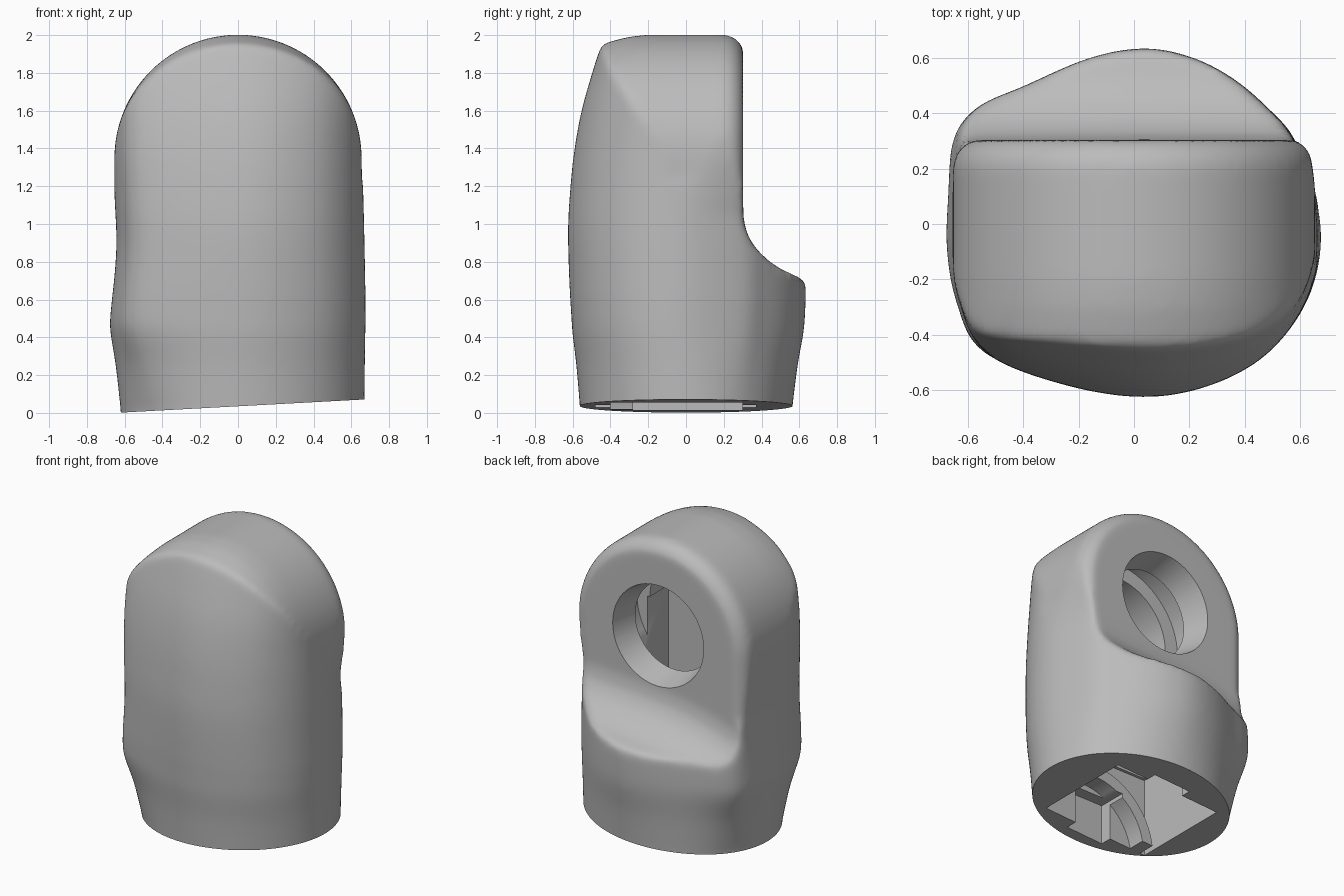
import bpy, bmesh, math
from mathutils import Vector

cube = bpy.data.objects.get("Cube")
if cube:
    bpy.data.objects.remove(cube, do_unlink=True)

grey = bpy.data.materials.new("plain grey")
grey.use_nodes = True
grey.diffuse_color = (0.5, 0.5, 0.5, 1)
grey.node_tree.nodes["Principled BSDF"].inputs["Base Color"].default_value = (0.5, 0.5, 0.5, 1)


def loft(name, rings):
    """Skin closed rings of equal length and cap both ends."""
    bm = bmesh.new()
    rows = [[bm.verts.new(p) for p in ring] for ring in rings]
    n = len(rows[0])
    for a, b in zip(rows, rows[1:]):
        for i in range(n):
            j = (i + 1) % n
            bm.faces.new((a[i], a[j], b[j], b[i]))
    bm.faces.new(rows[0])
    bm.faces.new(rows[-1])
    bmesh.ops.recalc_face_normals(bm, faces=bm.faces)
    mesh = bpy.data.meshes.new(name)
    bm.to_mesh(mesh)
    bm.free()
    obj = bpy.data.objects.new(name, mesh)
    bpy.context.collection.objects.link(obj)
    mesh.materials.append(grey)
    return obj


def box(name, low, high):
    corners = [(low[0], low[1]), (high[0], low[1]), (high[0], high[1]), (low[0], high[1])]
    return loft(name, [[(x, y, z) for x, y in corners] for z in (low[2], high[2])])


def drum(name, x, z, ends):
    """Round solid along y; ends are (y, radius)."""
    turn = [2 * math.pi * i / 64 for i in range(64)]
    return loft(name, [[(x + r * math.cos(a), y, z + r * math.sin(a)) for a in turn]
                       for y, r in ends])


def apply(obj, kind, **settings):
    mod = obj.modifiers.new(kind, kind)
    for key, value in settings.items():
        setattr(mod, key, value)
    bpy.context.view_layer.objects.active = obj
    bpy.ops.object.modifier_apply(modifier=mod.name)


def cut(obj, tool, operation="DIFFERENCE"):
    apply(obj, "BOOLEAN", operation=operation, solver="EXACT", object=tool)
    bpy.data.objects.remove(tool, do_unlink=True)


def table(pairs, t):
    """Smooth curve through a short list of (position, value)."""
    if t <= pairs[0][0]:
        return pairs[0][1]
    if t >= pairs[-1][0]:
        return pairs[-1][1]
    last = len(pairs) - 1
    slopes = []
    for i in range(last + 1):
        a, b = pairs[max(i - 1, 0)], pairs[min(i + 1, last)]
        slopes.append((b[1] - a[1]) / (b[0] - a[0]))
    i = max(k for k in range(last) if pairs[k][0] <= t)
    (a, va), (b, vb) = pairs[i], pairs[i + 1]
    w, u = b - a, (t - a) / (b - a)
    return (va * (2 * u ** 3 - 3 * u * u + 1) + vb * (3 * u * u - 2 * u ** 3)
            + w * slopes[i] * (u ** 3 - 2 * u * u + u) + w * slopes[i + 1] * (u ** 3 - u * u))


def round_loop(points, steps=5):
    """Closed Catmull-Rom curve through the points."""
    pts = [Vector(p) for p in points]
    out = []
    for i in range(len(pts)):
        a, b, c, d = (pts[(i + k - 1) % len(pts)] for k in range(4))
        for s in range(steps):
            t = s / steps
            out.append(0.5 * (2 * b + (c - a) * t + (2 * a - 5 * b + 4 * c - d) * t * t
                              + (3 * b - a - 3 * c + d) * t ** 3))
    return out


# Housing shell: plan outline lofted upward from an elliptical foot
outline = round_loop([
    (.03, .635), (.2, .605), (.35, .53), (.48, .42), (.585, .29), (.67, 0), (.635, -.25),
    (.5, -.45), (.3, -.57), (.05, -.62), (-.25, -.58), (-.55, -.47), (-.64, -.3),
    (-.675, -.1), (-.67, .1), (-.655, .31), (-.57, .425), (-.4, .5), (-.17, .598)])
front_depth = [(.5, .61), (.95, .625), (1.2, .612), (1.4, .59), (1.6, .553), (1.8, .497),
               (1.93, .455), (2.2, .36)]
right_width = [(.46, .685), (.7, .655), (.9, .642), (1.1, .65), (1.4, .665)]
left_width = [(.6, .674), (1.0, .666), (1.4, .655)]
flare = [(0, 0), (.25, .42), (.45, .88), (.62, 1)]
shoulder = [(1.05, 0), (1.2, .5), (1.35, 1)]


def section(z):
    ring = []
    for p in outline:
        x, y = p
        if x > 0 and y > 0:
            x += .06 * table(shoulder, z) * min(1, y / .3)
        x *= table(right_width, z) / .675 if x < 0 else table(left_width, z) / .67
        if y < 0:
            y *= table(front_depth, z) / .62
        a = math.atan2(p.y, p.x)
        foot = Vector((.025 + .645 * math.cos(a), .56 * math.sin(a)))
        q = foot.lerp(Vector((x, y)), table(flare, z))
        ring.append((q.x, q.y, z))
    return ring


housing = loft("housing", [section(-.15 + .04 * i) for i in range(59)])


# Arch crown, rounded over at the back and sloping off at the front
def arch(y, inset=0, sag=0):
    r = .655 - inset
    ring = [(.75, -.3), (.75, .6), (.69, 1.0), (r, 1.25)]
    ring += [(r * math.cos(math.pi * i / 48), 1.347 + (r - sag) * math.sin(math.pi * i / 48))
             for i in range(49)]
    ring += [(-r, .95), (-.7, .72), (-.75, -.3)]
    return [(x, y, z) for x, z in ring]


rings = [arch(-1, sag=.16), arch(-.47, sag=.06), arch(-.4, sag=.035), arch(-.3, sag=.01),
         arch(-.2)]
rings += [arch(.2 + .1 * math.sin(a), inset=.09 * (1 - math.cos(a)))
          for a in (math.radians(15 * k) for k in range(6))]
rings.append(arch(1, inset=.085))
cut(housing, loft("arch_cutter", rings), "INTERSECT")

# Flat back panel with a curved thumb ledge below
ledge = [(.303, 1.0), (.325, .91), (.37, .84), (.44, .775), (.52, .73), (.64, .695), (.9, .67)]
drop = [(-.7, -.18), (-.35, -.06), (0, 0), (.65, .04)]
rings = []
for i in range(37):
    x = -.9 + .05 * i
    rings.append([(x, .303, 2.4)] + [(x, y, z + table(drop, x)) for y, z in ledge]
                 + [(x, .9, 2.4)])
cut(housing, loft("ledge_cutter", rings))

# Soften every outer edge
apply(housing, "REMESH", mode="VOXEL", voxel_size=.02)
apply(housing, "SMOOTH", factor=.5, iterations=14)

# Slanted foot
foot_cutter = box("foot_cutter", (-2, -2, -1), (2, 2, 0))
foot_cutter.location = (0, 0, .035)
foot_cutter.rotation_euler = (0, -math.atan(.054), 0)
cut(housing, foot_cutter)

# Lower cavity, open at the foot, with an arched rib left on its front wall
rib = drum("rib", .08, -.05, [(-.45, .47), (-.28, .47)])
cut(rib, drum("rib_inside", .08, -.05, [(-.6, .39), (-.2, .39)]))
lower_cavity = box("lower_cavity", (-.42, -.4, -.2), (.38, .3, .55))
cut(lower_cavity, rib)
cut(housing, lower_cavity)
cut(housing, box("foot_slot", (-.14, -.48, -.2), (.14, .37, .3)))

# Upper cavity with a stepped round roof
cut(housing, box("upper_cavity", (-.4, -.38, .5), (.4, .12, 1.36)))
cut(housing, drum("round_roof", 0, 1.36, [(-.15, .48), (.12, .48)]))
cut(housing, drum("roof_step", 0, 1.36, [(-.38, .38), (-.1, .38)]))

# Tapered opening in the back panel
cut(housing, drum("opening", 0, 1.365, [(.05, .285), (.36, .36)]))

# Shading
housing.data.materials.clear()
housing.data.materials.append(grey)
for face in housing.data.polygons:
    face.material_index = 0
bpy.ops.object.select_all(action="DESELECT")
housing.select_set(True)
bpy.context.view_layer.objects.active = housing
bpy.ops.object.shade_smooth_by_angle(angle=math.radians(35))
